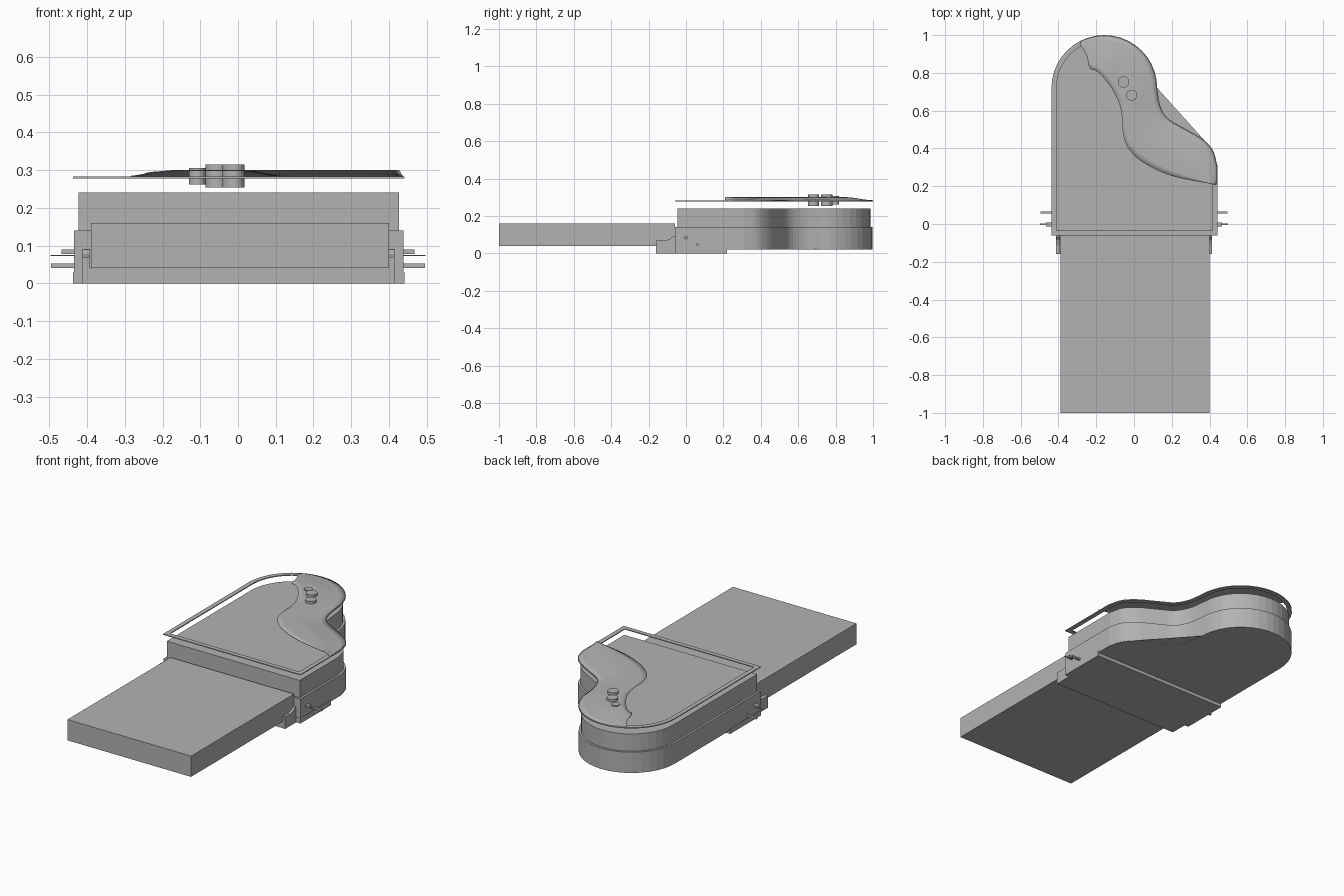
import bpy, bmesh, math
from mathutils import Vector

cube = bpy.data.objects.get("Cube")
if cube:
    bpy.data.objects.remove(cube, do_unlink=True)

grey = bpy.data.materials.new("plain grey")
grey.use_nodes = True
grey.diffuse_color = (0.45, 0.45, 0.45, 1)
grey.node_tree.nodes["Principled BSDF"].inputs["Base Color"].default_value = grey.diffuse_color


def finish(name, bm, smooth=False):
    bmesh.ops.recalc_face_normals(bm, faces=bm.faces)
    mesh = bpy.data.meshes.new(name)
    bm.to_mesh(mesh)
    bm.free()
    mesh.materials.append(grey)
    ob = bpy.data.objects.new(name, mesh)
    bpy.context.collection.objects.link(ob)
    for f in mesh.polygons:
        f.use_smooth = smooth
    return ob


def extrude(name, pts, direction):
    """Closed solid from a planar loop of 3D points."""
    bm = bmesh.new()
    face = bm.faces.new([bm.verts.new(p) for p in pts])
    new = bmesh.ops.extrude_face_region(bm, geom=[face], use_keep_orig=True)["geom"]
    bmesh.ops.translate(bm, vec=direction, verts=[v for v in new if isinstance(v, bmesh.types.BMVert)])
    return finish(name, bm)


def prism(name, pts, z0, z1):
    return extrude(name, [(p[0], p[1], z0) for p in pts], (0, 0, z1 - z0))


def box(name, x0, x1, y0, y1, z0, z1):
    return prism(name, [(x0, y0), (x0, y1), (x1, y1), (x1, y0)], z0, z1)


def spline(points, steps):
    """Smooth curve through 2D points."""
    p = [Vector(q) for q in points]
    p = [2 * p[0] - p[1]] + p + [2 * p[-1] - p[-2]]
    out = []
    for a, b, c, d in zip(p, p[1:], p[2:], p[3:]):
        for i in range(steps):
            t = i / steps
            out.append(0.5 * (2 * b + (c - a) * t + (2 * a - 5 * b + 4 * c - d) * t ** 2
                              + (3 * b - a - 3 * c + d) * t ** 3))
    return out + [p[-2]]


def resample(pts, n):
    """Evenly spaced points along a polyline."""
    dist = [0]
    for a, b in zip(pts, pts[1:]):
        dist.append(dist[-1] + (b - a).length)
    out, k = [], 0
    for i in range(n):
        s = dist[-1] * i / (n - 1)
        while k < len(pts) - 2 and dist[k + 1] < s:
            k += 1
        out.append(pts[k].lerp(pts[k + 1], (s - dist[k]) / (dist[k + 1] - dist[k])))
    return out


def inset(loop, d):
    """Offset a clockwise loop inward with mitred corners."""
    out = []
    for i, p in enumerate(loop):
        a, b = (p - loop[i - 1]).normalized(), (loop[(i + 1) % len(loop)] - p).normalized()
        n1, n2 = Vector((a.y, -a.x)), Vector((b.y, -b.x))
        out.append(p + (n1 + n2) * d / (1 + n1.dot(n2)))
    return out


# Plan outline: straight left side, round tail, concave bend, round right shoulder
LEFT, RIGHT, FRONT = -0.437, 0.441, -0.06
tail = [Vector((-0.157 + 0.28 * math.cos(a), 0.72 + 0.28 * math.sin(a)))
        for a in (math.radians(180 - 9 * i) for i in range(21))]
bend = spline([tail[-1], (0.138, 0.63), (0.178, 0.56), (0.26, 0.51), (0.36, 0.452),
               (0.418, 0.39), (RIGHT, 0.31)], 5)
outline = [Vector((LEFT, FRONT))] + tail + bend[1:] + [Vector((RIGHT, FRONT))]

# Case: wider lower tier, narrower upper tier
prism("lower_case", inset(outline, 0.002), 0.02, 0.14)
prism("upper_case", inset(outline, 0.014), 0.14, 0.24)
box("case_foot", LEFT, RIGHT, FRONT, 0.22, 0, 0.03)

# Thin web spanning the concave bend under the case
web = [p for p in bend if p.x < 0.375]
prism("bend_web", web, 0.02, 0.022)

# Front slab and the tray that carries it
box("front_slab", -0.39, 0.40, -1, -0.06, 0.04, 0.16)
box("slab_tray", -0.412, 0.414, -0.16, FRONT, 0, 0.04)
cheek = [(-0.16, 0), (-0.16, 0.07), (-0.11, 0.07), (-0.085, 0.077), (-0.07, 0.09), (FRONT, 0.09), (FRONT, 0)]
for side, x in (("right", -0.412), ("left", 0.394)):
    extrude(side + "_cheek", [(x, y, z) for y, z in cheek], (0.02, 0, 0))

# Side pins and latches
for side, s in (("left", 1), ("right", -1)):
    box(side + "_pin", s * 0.43, s * 0.495, 0.055, 0.067, 0.041, 0.052)
    box(side + "_latch", s * 0.43, s * 0.467, -0.012, 0.008, 0.077, 0.089)
    box(side + "_latch_blade", s * 0.43, s * 0.497, -0.004, 0.002, 0.072, 0.075)

# Flat lid frame floating above the case
bm = bmesh.new()
inner = inset(outline, 0.026)
rings = [[bm.verts.new((p.x, p.y, z)) for p in loop]
         for loop, z in ((outline, 0.278), (outline, 0.283), (inner, 0.283), (inner, 0.278))]
for r in range(4):
    a, b = rings[r], rings[(r + 1) % 4]
    for i in range(len(a)):
        j = (i + 1) % len(a)
        bm.faces.new((a[i], a[j], b[j], b[i]))
finish("lid_frame", bm)

# Curved cover: lofted from the tail edge to a raised S-shaped inner edge
COLS, ROWS = 48, 8
edge = inset(outline, 0.004)
outer_edge = resample([p for p in edge if p.y > 0.3 and not (p.x < -0.29 and p.y < 0.97)]
                      + [Vector((0.437, 0.21))], COLS)
inner_edge = resample(spline([(-0.285, 0.95), (-0.25, 0.89), (-0.235, 0.825), (-0.19, 0.805), (-0.12, 0.72),
                              (-0.07, 0.61), (-0.058, 0.48), (-0.03, 0.40), (0.05, 0.325),
                              (0.2, 0.255), (0.418, 0.21)], 8), COLS)
bm = bmesh.new()
grid = []
for i, (o, n) in enumerate(zip(outer_edge, inner_edge)):
    taper = min(1, i / 9)
    column = []
    for j in range(ROWS + 1):
        t = j / ROWS
        rise = min(1, t * 1.6)
        p = o.lerp(n, t)
        column.append(bm.verts.new((p.x, p.y, 0.283 + 0.016 * taper * rise * rise * (3 - 2 * rise))))
    grid.append(column)
for a, b in zip(grid, grid[1:]):
    for j in range(ROWS):
        bm.faces.new((a[j], a[j + 1], b[j + 1], b[j]))
cover = finish("curved_cover", bm, smooth=True)
solid = cover.modifiers.new("thickness", "SOLIDIFY")
solid.thickness = 0.003
solid.offset = 0

# Round knobs set through the cover
for i, (x, y, r, z0, z1) in enumerate([(-0.108, 0.797, 0.022, 0.262, 0.306),
                                       (-0.056, 0.752, 0.03, 0.254, 0.314),
                                       (-0.012, 0.682, 0.029, 0.254, 0.314)]):
    ring = [(x + r * math.cos(k * math.tau / 24), y + r * math.sin(k * math.tau / 24)) for k in range(24)]
    prism("knob_%d" % (i + 1), ring, z0, z1)
